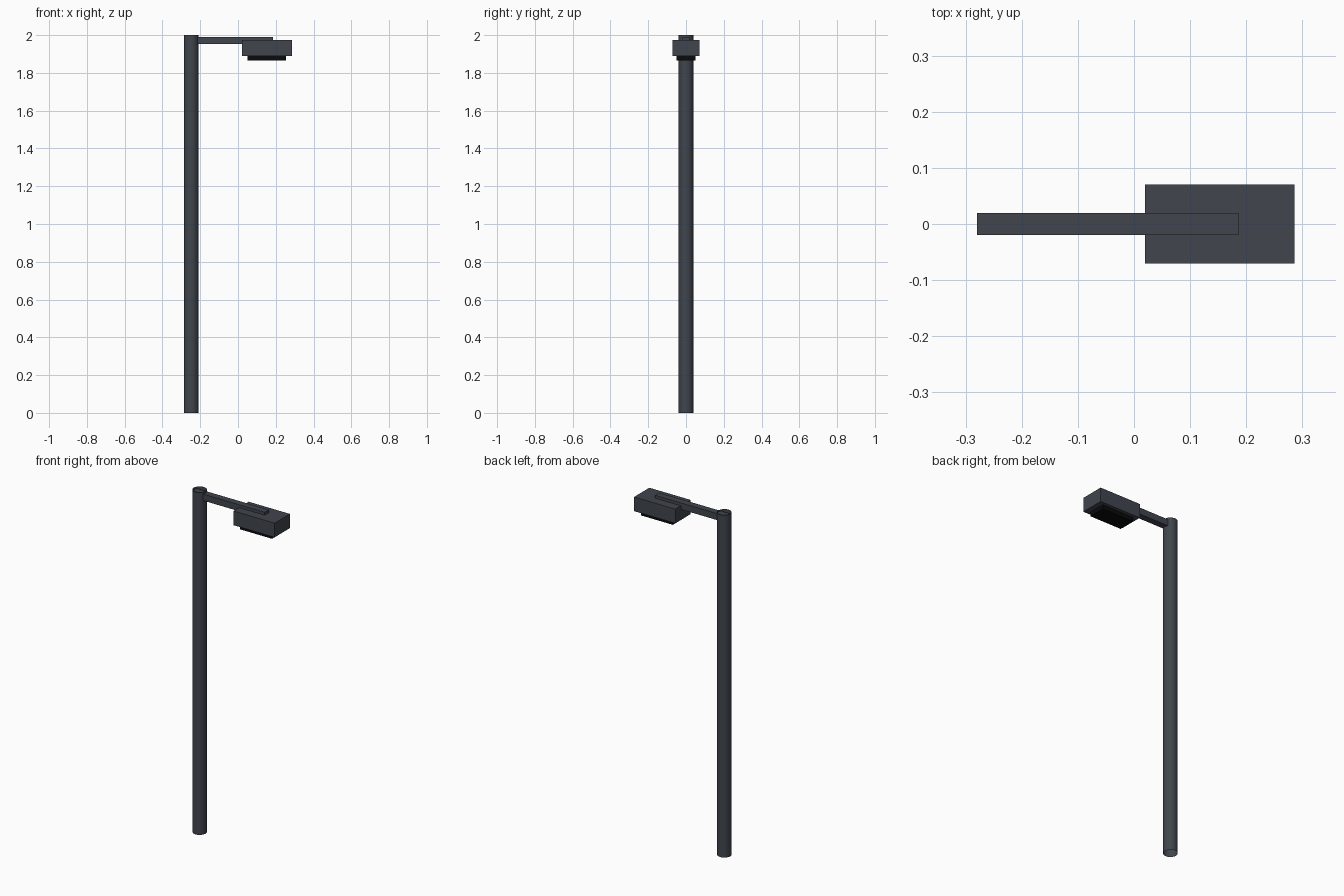
import bpy

if "Cube" in bpy.data.objects:
    bpy.data.objects.remove(bpy.data.objects["Cube"])


def material(name, color):
    mat = bpy.data.materials.new(name)
    mat.diffuse_color = (*color, 1.0)
    mat.use_nodes = True
    mat.node_tree.nodes["Principled BSDF"].inputs["Base Color"].default_value = mat.diffuse_color
    return mat


dark_metal = material("dark_metal", (0.052, 0.06, 0.075))
black_lens = material("black_lens", (0.003, 0.003, 0.003))


def box(name, x, y, z, mat):
    """Box from (min, max) ranges, symmetric in y."""
    bpy.ops.mesh.primitive_cube_add(
        size=1, location=((x[0] + x[1]) / 2, 0, (z[0] + z[1]) / 2))
    ob = bpy.context.object
    ob.name = name
    ob.scale = (x[1] - x[0], 2 * y, z[1] - z[0])
    bpy.ops.object.transform_apply(location=False, rotation=False, scale=True)
    ob.data.materials.append(mat)
    return ob


# Pole: open-ended round tube
bpy.ops.mesh.primitive_cylinder_add(
    vertices=24, radius=0.0385, depth=2, end_fill_type='NOTHING',
    location=(-0.2475, 0, 1))
pole = bpy.context.object
pole.name = "pole"
pole.data.materials.append(dark_metal)
bpy.ops.object.shade_smooth_by_angle()

# Arm: starts inside the pole and sinks into the top of the lamp head
box("arm", (-0.28, 0.186), 0.0193, (1.952, 1.99), dark_metal)

# Lamp head and the lens panel beneath it
box("lamp_head", (0.02, 0.286), 0.0705, (1.89, 1.973), dark_metal)
box("lens_panel", (0.049, 0.255), 0.051, (1.866, 1.892), black_lens)
